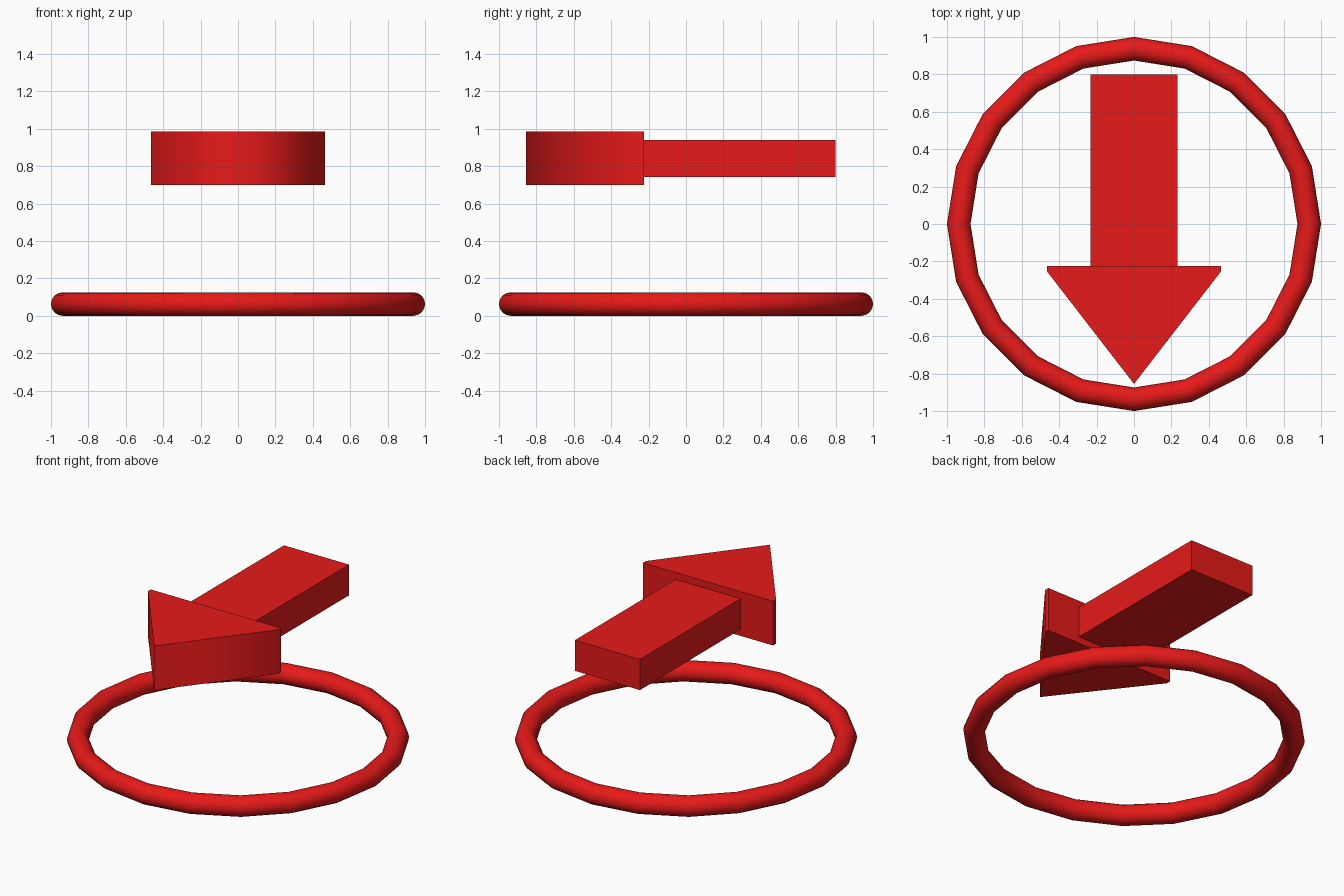
import bpy, bmesh

if "Cube" in bpy.data.objects:
    bpy.data.objects.remove(bpy.data.objects["Cube"])

red = bpy.data.materials.new("red")
red.diffuse_color = (0.8, 0.01, 0.01, 1)
red.use_nodes = True
red.node_tree.nodes["Principled BSDF"].inputs["Base Color"].default_value = red.diffuse_color


def prism(name, outline, z0, z1, smooth_sides=False):
    """Extrude an anticlockwise outline from z0 up to z1."""
    bm = bmesh.new()
    face = bm.faces.new([bm.verts.new((x, y, z0)) for x, y in outline])
    top = bmesh.ops.extrude_face_region(bm, geom=[face], use_keep_orig=True)["geom"]
    for v in top:
        if isinstance(v, bmesh.types.BMVert):
            v.co.z = z1
    bmesh.ops.recalc_face_normals(bm, faces=bm.faces)
    if smooth_sides:
        # walls flow around the tip; caps and flat back stay crisp
        back = max(y for _, y in outline) - 1e-4
        for f in bm.faces:
            f.smooth = abs(f.normal.z) < 0.5
        for e in bm.edges:
            upright = abs(e.verts[0].co.z - e.verts[1].co.z) > 1e-4
            e.smooth = upright and e.verts[0].co.y < back
    mesh = bpy.data.meshes.new(name)
    bm.to_mesh(mesh)
    bm.free()
    obj = bpy.data.objects.new(name, mesh)
    bpy.context.collection.objects.link(obj)
    mesh.materials.append(red)
    return obj


# Ground ring
bpy.ops.mesh.primitive_torus_add(major_segments=20, minor_segments=16,
                                 major_radius=0.937, minor_radius=0.063,
                                 location=(0, 0, 0.063))
ring = bpy.context.object
ring.name = "ring"
ring.data.materials.append(red)
bpy.ops.object.shade_smooth_by_angle(angle=0.7)

# Floating arrow: shaft and thicker head pointing to the front
prism("arrow_shaft", [(-0.232, -0.225), (0.232, -0.225), (0.232, 0.80), (-0.232, 0.80)],
      0.742, 0.94)
prism("arrow_head", [(0, -0.855), (0.464, -0.255), (0.464, -0.225),
                     (-0.464, -0.225), (-0.464, -0.255)],
      0.70, 0.985, smooth_sides=True)
